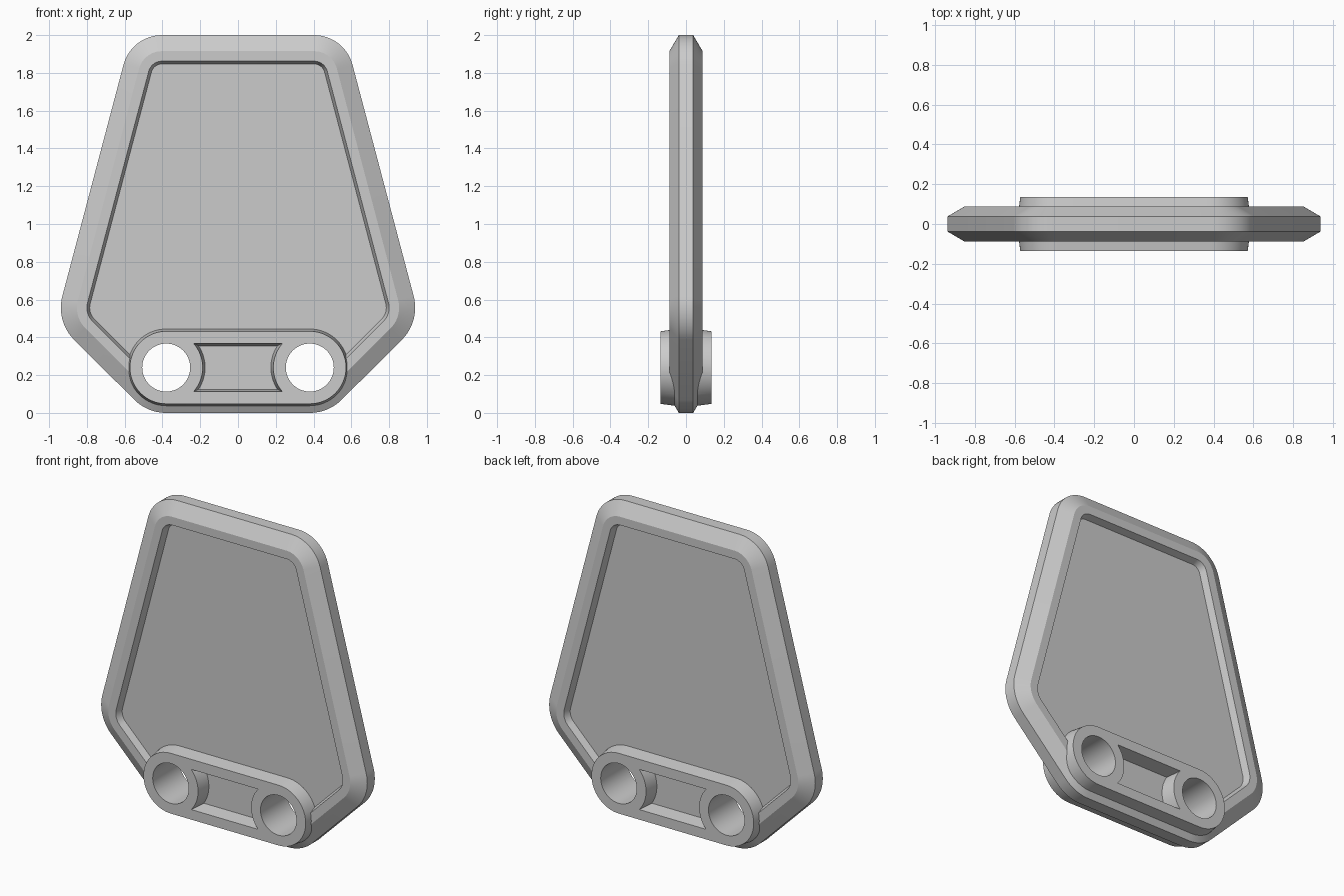
import bpy, bmesh
from math import sin, cos, radians, sqrt, asin

if "Cube" in bpy.data.objects:
    bpy.data.objects.remove(bpy.data.objects["Cube"])

HOLE_X, HOLE_Z = 0.38, 0.24


def rounded(corners, inset, steps=12):
    """Mirrored outline from right-side corner arcs (cx, cz, radius, start, end), inset evenly."""
    right = []
    for cx, cz, r, a0, a1 in corners:
        for i in range(steps + 1):
            a = radians(a0 + (a1 - a0) * i / steps)
            right.append((cx + (r - inset) * cos(a), cz + (r - inset) * sin(a)))
    return right + [(-x, z) for x, z in reversed(right)]


def loft(name, layers):
    """Closed solid through (y, outline) layers of equal point count."""
    bm = bmesh.new()
    rings = [[bm.verts.new((x, y, z)) for x, z in pts] for y, pts in layers]
    for a, b in zip(rings, rings[1:]):
        for i in range(len(a)):
            j = (i + 1) % len(a)
            bm.faces.new((a[i], a[j], b[j], b[i]))
    bm.faces.new(rings[0])
    bm.faces.new(rings[-1])
    bmesh.ops.recalc_face_normals(bm, faces=bm.faces)
    mesh = bpy.data.meshes.new(name)
    bm.to_mesh(mesh)
    bm.free()
    obj = bpy.data.objects.new(name, mesh)
    bpy.context.collection.objects.link(obj)
    return obj


def combine(target, tool, operation):
    tool.hide_render = True
    mod = target.modifiers.new(tool.name, 'BOOLEAN')
    mod.operation, mod.solver, mod.object = operation, 'EXACT', tool
    bpy.context.view_layer.objects.active = target
    bpy.ops.object.modifier_apply(modifier=mod.name)
    bpy.data.objects.remove(tool)


# Chamfered plate with a recessed panel on both faces
plate_arcs = [(HOLE_X, HOLE_Z, 0.24, -90, -45),
              (0.698, 0.557, 0.24, -45, 14.8),
              (0.403, 1.79, 0.21, 14.8, 90)]
section = [(0.045, 0.153), (0.088, 0.138), (0.088, 0.085), (0.038, 0.0)]
layers = [(-y, rounded(plate_arcs, d)) for y, d in section]
layers += [(y, rounded(plate_arcs, d)) for y, d in reversed(section)]
plate = loft("plate", layers)

# Tapered mounting boss through the plate
boss_arc = [(HOLE_X, HOLE_Z, 0.205, -90, 90)]
boss = loft("boss", [(y, rounded(boss_arc, d, 32)) for y, d in
                     ((-0.135, 0.013), (-0.04, 0), (0.04, 0), (0.135, 0.013))])
combine(plate, boss, 'UNION')


# Pocket outline: flat top and bottom, ends curved around the holes
def pocket(inset, steps=16):
    h, r = 0.128 - inset, 0.193 + inset
    lim = asin(h / r)
    right = []
    for i in range(steps + 1):
        a = lim * (2 * i / steps - 1)
        right.append((HOLE_X - r * cos(a), HOLE_Z + r * sin(a)))
    return right + [(-x, z) for x, z in reversed(right)]


for side in (-1, 1):
    cutter = loft("pocket_cutter", [(side * 0.045, pocket(0.013)),
                                    (side * 0.135, pocket(0)),
                                    (side * 0.2, pocket(0))])
    combine(plate, cutter, 'DIFFERENCE')

# Two through holes
for side in (-1, 1):
    ring = [(side * HOLE_X + 0.127 * cos(radians(a)), HOLE_Z + 0.127 * sin(radians(a)))
            for a in range(0, 360, 6)]
    combine(plate, loft("hole_cutter", [(-0.3, ring), (0.3, ring)]), 'DIFFERENCE')

# Smooth round corners, crisp chamfers
bpy.ops.object.select_all(action='DESELECT')
plate.select_set(True)
bpy.context.view_layer.objects.active = plate
bpy.ops.object.shade_smooth_by_angle(angle=radians(20))
